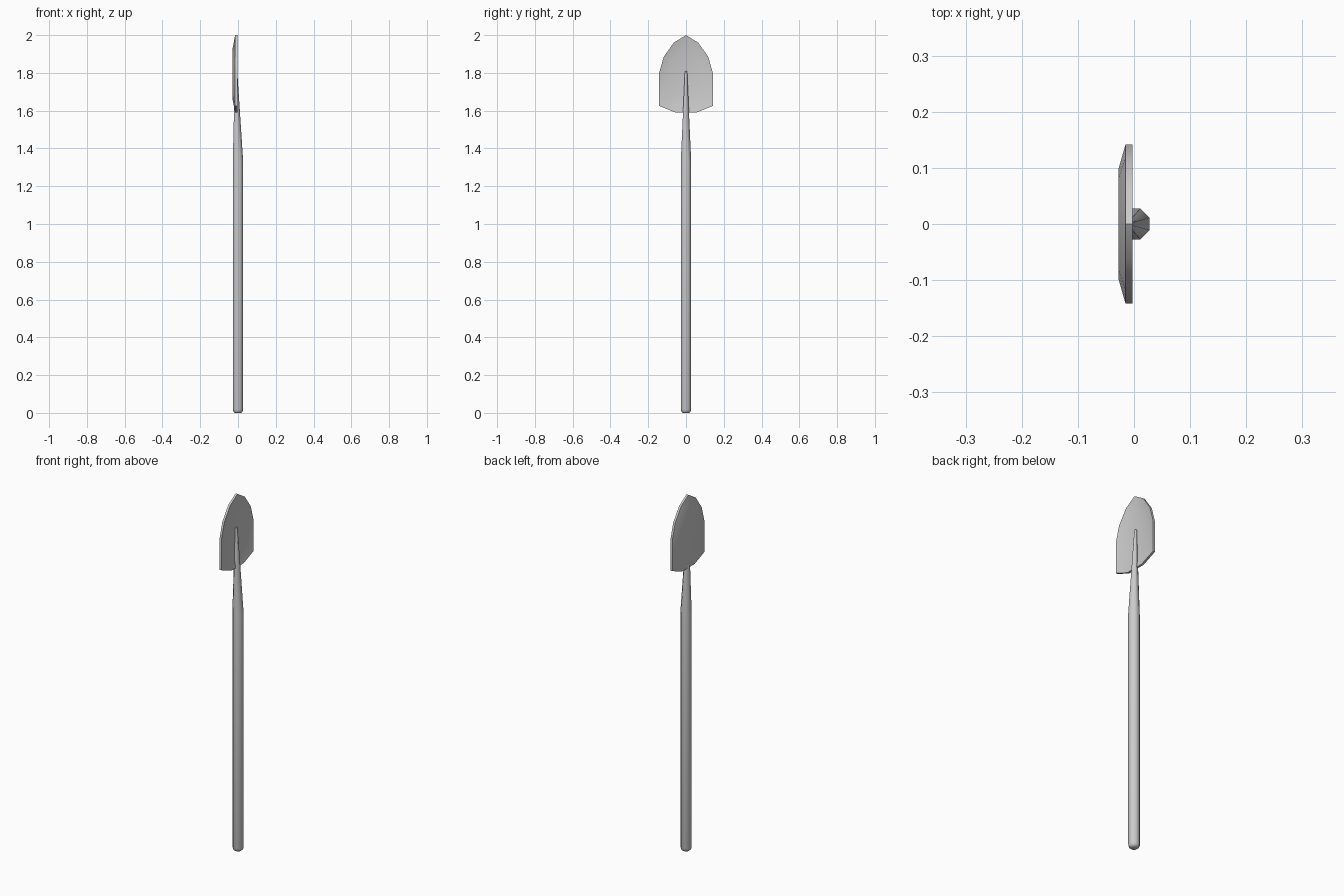
import bpy, bmesh, math

if "Cube" in bpy.data.objects:
    bpy.data.objects.remove(bpy.data.objects["Cube"])


def loft(name, rings, angle):
    """Skin closed rings of points, cap both ends, smooth by angle."""
    bm = bmesh.new()
    loops = [[bm.verts.new(p) for p in ring] for ring in rings]
    n = len(loops[0])
    for a, b in zip(loops, loops[1:]):
        for i in range(n):
            j = (i + 1) % n
            bm.faces.new((a[i], a[j], b[j], b[i]))
    bm.faces.new(loops[0])
    bm.faces.new(loops[-1])
    bmesh.ops.recalc_face_normals(bm, faces=bm.faces)
    mesh = bpy.data.meshes.new(name)
    bm.to_mesh(mesh)
    bm.free()
    ob = bpy.data.objects.new(name, mesh)
    bpy.context.collection.objects.link(ob)
    bpy.ops.object.select_all(action='DESELECT')
    ob.select_set(True)
    bpy.context.view_layer.objects.active = ob
    bpy.ops.object.shade_smooth_by_angle(angle=math.radians(angle))
    return ob


def octagon(x, z, apothem):
    r = apothem / math.cos(math.pi / 8)
    angles = [math.pi / 8 + i * math.pi / 4 for i in range(8)]
    return [(x + r * math.cos(a), r * math.sin(a), z) for a in angles]


# Handle: rounded foot, straight shaft, spike tapering into the blade
handle = [(0, 0, 0.018), (0, 0.006, 0.024), (0, 0.018, 0.0275),
          (0, 1.33, 0.0275), (-0.010, 1.81, 0.006)]
loft("handle", [octagon(*h) for h in handle], 50)

# Blade: dished plate, outline mirrored across y = 0
half = [(0.055, 1.59), (0.142, 1.625), (0.142, 1.80), (0.118, 1.885), (0.065, 1.96)]
outline = half + [(0, 2.0)] + [(-y, z) for y, z in reversed(half)]


def blade_ring(x, scale):
    return [(x, y * scale, 1.795 + (z - 1.795) * scale) for y, z in outline]


# Order: hollow front floor, front rim, back rim, raised back
blade = [(-0.016, 0.68), (-0.003, 1), (-0.015, 1), (-0.028, 0.68)]
loft("blade", [blade_ring(*b) for b in blade], 30)
